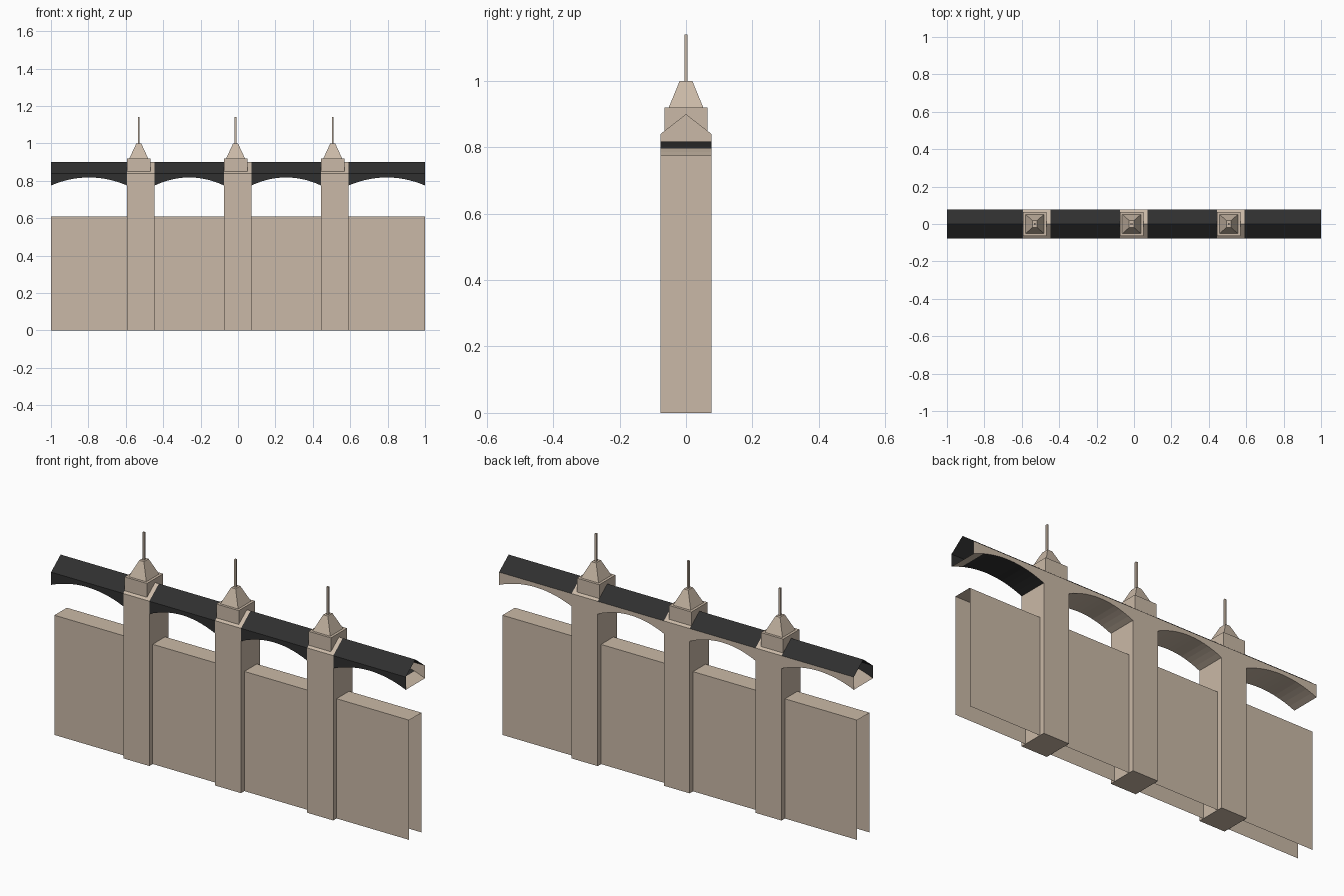
import bpy, bmesh

if "Cube" in bpy.data.objects:
    bpy.data.objects.remove(bpy.data.objects["Cube"])

def material(name, rgb):
    m = bpy.data.materials.new(name)
    m.diffuse_color = (*rgb, 1)
    m.use_nodes = True
    m.node_tree.nodes["Principled BSDF"].inputs["Base Color"].default_value = m.diffuse_color
    return m

STONE = material("tan stone", (0.59, 0.485, 0.385))
SLATE = material("black slate", (0.029, 0.029, 0.029))

def build(name, verts, faces, mats=None, fix=False):
    """Flat-shaded mesh; mats gives the slot (0 stone, 1 slate) of each face."""
    me = bpy.data.meshes.new(name)
    me.from_pydata(verts, [], faces)
    me.materials.append(STONE)
    me.materials.append(SLATE)
    if mats:
        for p, i in zip(me.polygons, mats):
            p.material_index = i
    if fix:
        bm = bmesh.new()
        bm.from_mesh(me)
        bmesh.ops.recalc_face_normals(bm, faces=bm.faces)
        bm.to_mesh(me)
        bm.free()
    ob = bpy.data.objects.new(name, me)
    bpy.context.collection.objects.link(ob)
    return ob

def frustum(name, x, z0, z1, a, b):
    """Closed four-sided block from half size a at z0 to half size b at z1."""
    v = [(x + sx * h[0], sy * h[1], z) for h, z in ((a, z0), (b, z1))
         for sx, sy in ((-1, -1), (1, -1), (1, 1), (-1, 1))]
    f = [(3, 2, 1, 0), (4, 5, 6, 7)] + [(i, (i + 1) % 4, (i + 1) % 4 + 4, i + 4) for i in range(4)]
    return build(name, v, f)

D = 0.077                      # half depth of piers and roof
EAVE, RIDGE = 0.84, 0.90
PIERS = [(-0.593, -0.446), (-0.075, 0.071), (0.444, 0.591)]
BAYS = [(-1.0, -0.593), (-0.446, -0.075), (0.071, 0.444), (0.591, 1.0)]

for x0, x1 in PIERS:
    # pier with a gabled top
    prof = [(-D, 0), (D, 0), (D, EAVE), (0, RIDGE), (-D, EAVE)]
    v = [(x, y, z) for x in (x0, x1) for y, z in prof]
    f = [(0, 1, 2, 3, 4), (9, 8, 7, 6, 5)] + [(i, (i + 1) % 5, (i + 1) % 5 + 5, i + 5) for i in range(5)]
    build("pier", v, f, fix=True)
    # turret, pyramid cap and spire, slightly left of the pier centre
    xc = (x0 + x1) / 2 - 0.011
    frustum("turret", xc, EAVE, 0.92, (0.063, 0.065), (0.063, 0.065))
    frustum("turret_cap", xc, 0.92, 1.0, (0.05, 0.052), (0.013, 0.019))
    frustum("spire", xc, 1.0, 1.14, (0.005, 0.005), (0.005, 0.005))

N = 14
for k, (x0, x1) in enumerate(BAYS):
    # wall panel: front, top and back sheets, open underneath and at the ends
    v = [(x, y, z) for x in (x0, x1) for y, z in ((-0.05, 0), (-0.05, 0.61), (0.05, 0.61), (0.05, 0))]
    build("wall", v, [(i, i + 4, i + 5, i + 1) for i in range(3)])

    # gallery: arched soffit, two spandrels and two roof slopes per slice
    v, f, m = [], [], []
    for i in range(N + 1):
        u = 2 * i / N - 1
        x = x0 + (x1 - x0) * i / N
        z = 0.818 - 0.043 * u * u
        v += [(x, -D, z), (x, -D, EAVE), (x, D, EAVE), (x, D, z)]
    for i in range(N):
        a, b = i * 4, i * 4 + 4
        f += [(a, b, b + 1, a + 1), (a + 2, b + 2, b + 3, a + 3), (a + 3, b + 3, b, a)]
        # the right end bay has a dark soffit except at its outer end
        m += [1, 0, 1 if k == 3 and i < 0.8 * N else 0]
    build("arch", v, f, m)
    v = [(x, y, z) for x in (x0, x1) for y, z in ((-D, EAVE), (0, RIDGE), (D, EAVE))]
    build("roof", v, [(0, 3, 4, 1), (1, 4, 5, 2)], [1, 1])
